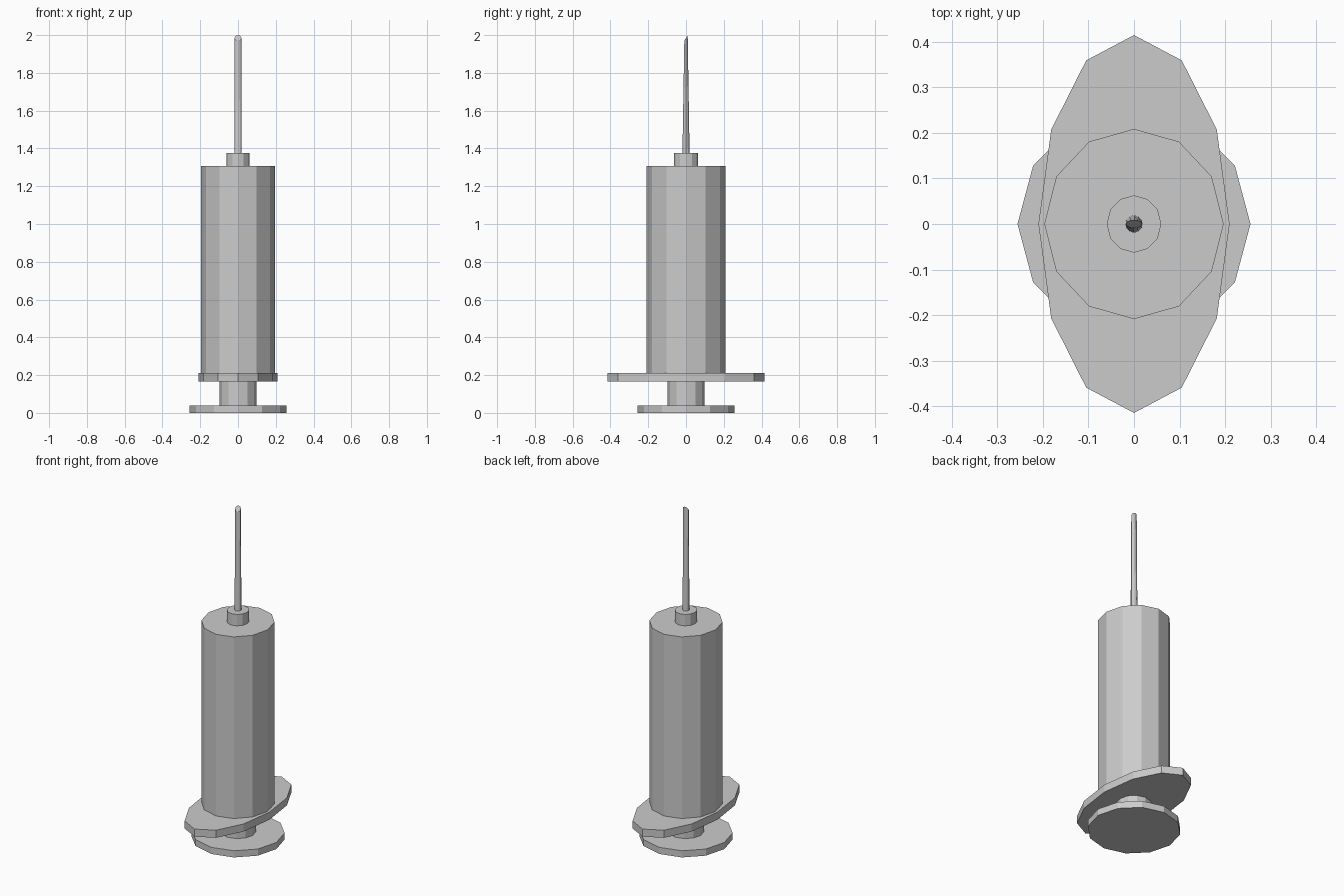
import bpy, bmesh
from math import sin, cos, tau

if "Cube" in bpy.data.objects:
    bpy.data.objects.remove(bpy.data.objects["Cube"])


def loft(name, rings, sides=12, tip_slope=0.0):
    """Capped stack of elliptical rings (z, rx, ry); tip_slope tilts the last ring."""
    bm = bmesh.new()
    loops = []
    for n, (z, rx, ry) in enumerate(rings):
        slope = tip_slope if n == len(rings) - 1 else 0.0
        loop = []
        for i in range(sides):
            a = tau * i / sides
            y = ry * cos(a)
            loop.append(bm.verts.new((rx * sin(a), y, z + slope * y)))
        loops.append(loop)
    for lo, hi in zip(loops, loops[1:]):
        for i in range(sides):
            j = (i + 1) % sides
            bm.faces.new((lo[i], lo[j], hi[j], hi[i]))
    bm.faces.new(loops[0])
    bm.faces.new(loops[-1])
    bmesh.ops.recalc_face_normals(bm, faces=bm.faces)
    mesh = bpy.data.meshes.new(name)
    bm.to_mesh(mesh)
    bm.free()
    obj = bpy.data.objects.new(name, mesh)
    bpy.context.collection.objects.link(obj)
    return obj


# plunger: thumb disc and rod
loft("thumb_disc", [(0, 0.256, 0.256), (0.04, 0.256, 0.256)])
loft("plunger_rod", [(0.03, 0.098, 0.098), (0.18, 0.098, 0.098)])

# barrel with oval finger flange
loft("finger_flange", [(0.165, 0.21, 0.415), (0.211, 0.21, 0.415)])
loft("barrel", [(0.2, 0.197, 0.209), (1.307, 0.197, 0.209)])

# needle hub and slant-cut needle
loft("needle_hub", [(1.30, 0.06, 0.063), (1.376, 0.06, 0.063)])
loft("needle", [(1.37, 0.019, 0.019), (1.985, 0.018, 0.009)], tip_slope=1.67)
